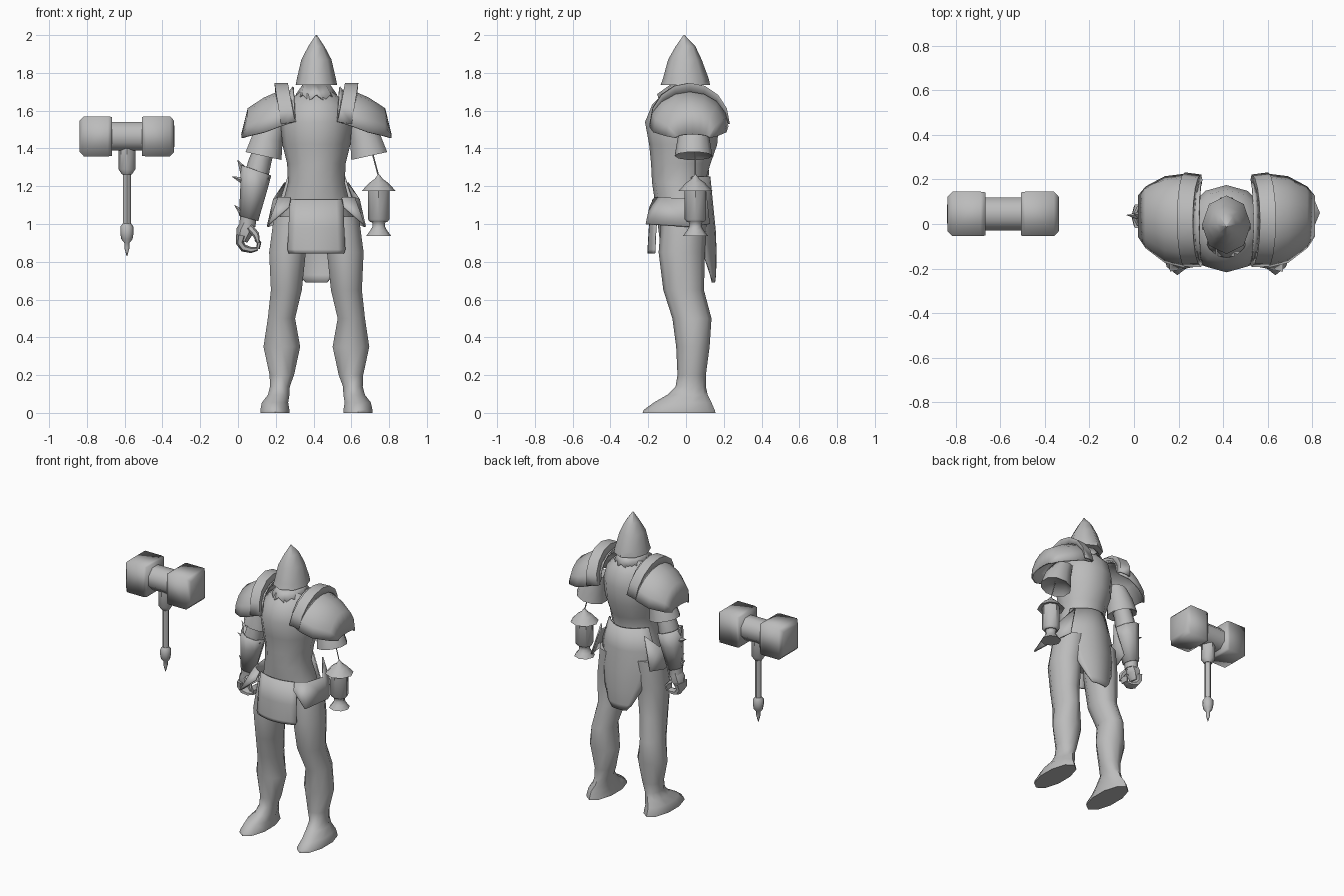
import bpy, bmesh, math
from mathutils import Vector

C = 0.415  # body centre line
steel = bpy.data.materials.new("grey_steel")
steel.diffuse_color = (0.5, 0.5, 0.5, 1)


def loft(name, rings, closed=True, caps=True, mirror=False, thick=0, angle=55):
    """Skin a list of equal point rows; points are in world coordinates."""
    bm = bmesh.new()
    rows = [[bm.verts.new((p[0] - C, p[1], p[2])) for p in r] for r in rings]
    n = len(rows[0])
    for a, b in zip(rows, rows[1:]):
        for i in range(n if closed else n - 1):
            j = (i + 1) % n
            bm.faces.new((a[i], a[j], b[j], b[i]))
    if closed and caps:
        bm.faces.new(rows[0][::-1])
        bm.faces.new(rows[-1])
    bmesh.ops.recalc_face_normals(bm, faces=bm.faces)
    me = bpy.data.meshes.new(name)
    bm.to_mesh(me)
    bm.free()
    me.materials.append(steel)
    me.shade_smooth()
    me.set_sharp_from_angle(angle=math.radians(angle))
    ob = bpy.data.objects.new(name, me)
    ob.location.x = C
    bpy.context.collection.objects.link(ob)
    if thick:
        m = ob.modifiers.new("thickness", 'SOLIDIFY')
        m.thickness, m.offset = thick, 0
    if mirror:
        ob.modifiers.new("mirror", 'MIRROR').use_mirror_merge = False
    return ob


def oval(cx, y0, y1, z, rx, slope=0, n=12):
    """Horizontal oval from y0 to y1, optionally tilted along x."""
    cy, ry = (y0 + y1) / 2, (y1 - y0) / 2
    pts = []
    for i in range(n):
        t = 2 * math.pi * i / n - math.pi / 2
        dx = rx * math.cos(t)
        pts.append((cx + dx, cy + ry * math.sin(t), z + slope * dx))
    return pts


def tube(name, path, n=6, flat=1.0, **kw):
    """Tube along (x, y, z, radius) points; flat scales it in y."""
    ps = [Vector(p[:3]) for p in path]
    rings = []
    for k, p in enumerate(path):
        d = (ps[min(k + 1, len(ps) - 1)] - ps[max(k - 1, 0)]).normalized()
        side = Vector((0, 1, 0))
        other = d.cross(side).normalized()
        rings.append([ps[k] + p[3] * (math.cos(2 * math.pi * i / n) * other
                      + flat * math.sin(2 * math.pi * i / n) * side) for i in range(n)])
    return loft(name, rings, **kw)


def lathe(name, cx, cy, prof, n=8, angle=45):
    """Turned part from (radius, z) pairs."""
    return loft(name, [oval(cx, cy - r, cy + r, z, r, n=n) for r, z in prof], angle=angle)


def arch(x_top, x_bot, cy, hw, zt, zb, n=9):
    """Half-oval arch over the shoulder."""
    pts = []
    for i in range(n):
        t = math.pi * i / (n - 1)
        s = math.sin(t)
        pts.append((x_bot + (x_top - x_bot) * s, cy - hw * math.cos(t), zb + (zt - zb) * s))
    return pts


# Torso
loft("torso", [oval(C, yf, yb, z, rx) for z, rx, yf, yb in [
    (0.92, .19, -.14, .12), (1.0, .2, -.15, .13), (1.12, .175, -.165, .12),
    (1.22, .15, -.18, .10), (1.32, .155, -.185, .13), (1.42, .18, -.195, .165),
    (1.54, .19, -.217, .175), (1.63, .165, -.18, .155), (1.70, .09, -.11, .09)]])
lathe("neck", C, -.01, [(.07, 1.66), (.055, 1.72), (.055, 1.80)])
# Pointed collar
loft("collar", [oval(C, -.08, .08, 1.735, .07, n=16),
                [(x, y, z - (.035 if i % 2 else 0)) for i, (x, y, z)
                 in enumerate(oval(C, -.15, .12, 1.685, .105, n=16))]],
     caps=False, thick=.008)

# Helmet
loft("helmet", [oval(C, yf, yb, z, rx, n=8) for z, rx, yf, yb in [
    (1.735, .11, -.135, .128), (1.77, .103, -.122, .12), (1.87, .08, -.095, .083),
    (1.94, .043, -.055, .05), (2.0, .003, -.013, -.007)]], angle=50)

# Legs with pointed boots
loft("legs", [oval(cx, yf, yb, z, rx, n=10) for z, cx, rx, yf, yb in [
    (1.04, .29, .105, -.13, .11), (.85, .262, .102, -.145, .10), (.65, .256, .086, -.12, .095),
    (.50, .23, .076, -.072, .135), (.35, .232, .102, -.052, .125),
    (.20, .232, .068, -.045, .105), (.14, .222, .055, -.055, .105), (.095, .215, .06, -.10, .115),
    (.055, .196, .073, -.17, .135), (.015, .195, .081, -.225, .152), (0, .195, .081, -.23, .156)]],
    mirror=True)


# Curved cloth panels: rows of (z, half width, centre y, edge y)
def panel(name, rows, n=9):
    grid = []
    for z, w, yc, ye in rows:
        us = [-1 + 2 * i / (n - 1) for i in range(n)]
        grid.append([(C + w * u, yc + (ye - yc) * u * u, z) for u in us])
    return loft(name, grid, closed=False, thick=.008)


panel("front_apron", [(1.13, .14, -.175, -.14), (.98, .146, -.193, -.16),
                      (.865, .152, -.2, -.165), (.845, .145, -.2, -.165)])
panel("back_skirt", [(1.25, .15, .125, .03), (1.1, .2, .14, .03), (.95, .185, .155, .06),
                     (.82, .135, .158, .10), (.73, .09, .155, .13), (.69, .055, .15, .14)])

# Hip plates
loft("hip_plates", [
    [(.28, -.165, 1.14), (.215, -.12, 1.14), (.19, .02, 1.13), (.25, .10, 1.22)],
    [(.27, -.19, 1.09), (.165, -.212, 1.0), (.157, .02, .985), (.19, .125, 1.0)]],
    closed=False, mirror=True, thick=.01)

# Shoulder armour: domed pad, raised band, inner band, lower sleeve
loft("shoulder_pads", [arch(.285, .295, .01, .185, 1.70, 1.54), arch(.22, .22, .015, .205, 1.70, 1.515),
                       arch(.14, .14, .02, .19, 1.665, 1.485), arch(.055, .055, .03, .135, 1.61, 1.465),
                       arch(.022, .022, .035, .09, 1.475, 1.455)],
     closed=False, mirror=True, thick=.01)
loft("shoulder_bands", [arch(.20, .235, .02, .20, 1.70, 1.53), arch(.195, .23, .02, .21, 1.745, 1.53),
                        arch(.262, .30, .015, .205, 1.745, 1.54), arch(.27, .305, .01, .185, 1.69, 1.54)],
     closed=False, mirror=True, thick=.006, angle=40)
loft("inner_bands", [arch(.265, .30, .01, .18, 1.69, 1.55), arch(.292, .305, .01, .175, 1.725, 1.56)],
     closed=False, mirror=True, thick=.008)
loft("lower_sleeves", [oval(.19, -.03, .11, 1.53, .07, n=10),
                       oval(.155, -.045, .125, 1.45, .085, -.2, n=10),
                       oval(.135, -.06, .14, 1.36, .1, -.22, n=10),
                       oval(.15, -.02, .10, 1.38, .06, -.22, n=10)], mirror=True)

# Single arm with forearm guard
loft("arm", [oval(cx, yf, yb, z, rx, n=8) for z, cx, rx, yf, yb in [
    (1.45, .16, .06, -.02, .10), (1.34, .118, .062, -.025, .105), (1.28, .103, .064, -.035, .11),
    (1.20, .087, .066, -.035, .105), (1.10, .068, .05, -.02, .09), (1.02, .053, .044, -.01, .08),
    (.985, .05, .042, -.01, .08)]])
loft("forearm_guard", [oval(.095, -.045, .12, 1.285, .078, -.35, n=8),
                       oval(.085, -.04, .11, 1.19, .07, n=8),
                       oval(.056, -.015, .085, 1.03, .048, -.3, n=8)], caps=False, thick=.006)
spikes = [((.05, .035, 1.25, .035), (-.003, .045, 1.34, .001)),
          ((.05, .035, 1.22, .025), (-.033, .04, 1.252, .001)),
          ((.10, .02, 1.20, .04), (.165, .01, 1.245, .001)),
          ((.03, .035, 1.05, .022), (-.018, .035, 1.10, .001))]
for k, (a, b) in enumerate(spikes):
    tube(f"guard_spike_{k + 1}", [a, b], n=4)

# Hand: palm, curled fingers and thumb
tube("palm", [(.052, .035, 1.0, .04), (.035, .035, .96, .046), (.02, .035, .91, .03)], flat=1.1)
tube("fingers", [(.018, .035, .94, .028), (.01, .035, .90, .022), (.03, .035, .872, .02),
                 (.07, .035, .862, .016), (.105, .035, .868, .009)], flat=2.2)
tube("fingertips", [(.105, .035, .868, .01), (.112, .035, .90, .012), (.095, .035, .92, .01)], flat=3)
tube("thumb", [(.06, 0, .985, .018), (.095, -.012, .945, .018), (.108, -.012, .90, .009)])

# Hanging lantern
LX, LY = .745, .05
tube("lantern_chain", [(.705, LY, 1.40, .004), (LX, LY, 1.25, .004)], n=4)
lathe("lantern_roof", LX, LY, [(.06, 1.185), (.09, 1.175), (.05, 1.218), (.022, 1.238), (.004, 1.262)])
lathe("lantern_body", LX, LY, [(.045, 1.01), (.057, 1.025), (.057, 1.185)])
lathe("lantern_base", LX, LY, [(.066, .937), (.045, .965), (.034, .985), (.034, 1.005), (.045, 1.02)])

# War hammer
HX, HY, HZ = -.588, .045, 1.464


def square(x, s):
    return [(x, HY + .1 * s * a, HZ + .106 * s * b) for a, b in ((-1, -1), (1, -1), (1, 1), (-1, 1))]


for name, sign in (("hammer_head_left", -1), ("hammer_head_right", 1)):
    loft(name, [square(HX + sign * d, s) for d, s in
                ((.08, .97), (.10, 1), (.228, 1), (.25, .78), (.2515, .05))], angle=100)
loft("hammer_core", [[(HX + sx, HY + .08 * math.cos(a), HZ + .082 * math.sin(a))
                      for a in [math.pi / 8 + math.pi / 4 * i for i in range(8)]]
                     for sx in (-.09, .09)])
lathe("hammer_collar", HX, HY, [(.026, 1.262), (.045, 1.29), (.045, 1.40)])
lathe("hammer_shaft", HX, HY, [(.021, .98), (.021, 1.28)])
lathe("hammer_pommel", HX, HY, [(.002, .83), (.014, .875), (.014, .9), (.03, .92),
                                (.035, .95), (.035, .985), (.022, 1.003)])
